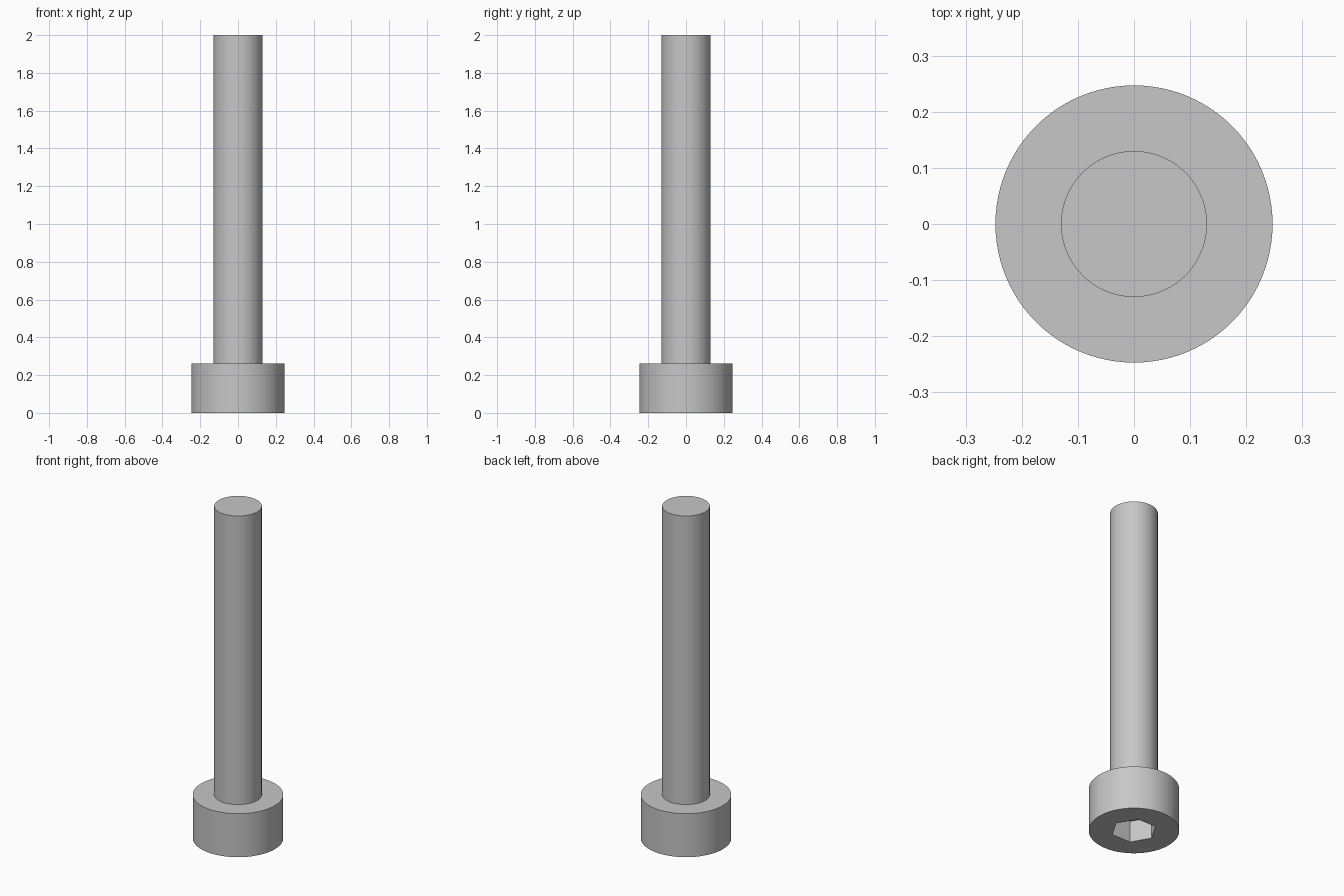
import bpy
import math

if "Cube" in bpy.data.objects:
    bpy.data.objects.remove(bpy.data.objects["Cube"], do_unlink=True)

HEIGHT = 2.0
HEAD_RADIUS, HEAD_HEIGHT = 0.247, 0.262
SHAFT_RADIUS = 0.13
SOCKET_RADIUS, SOCKET_DEPTH = 0.1255, 0.13

steel = bpy.data.materials.new("steel_grey")
steel.use_nodes = True
colour = (0.57, 0.57, 0.57, 1)
steel.diffuse_color = colour
steel.node_tree.nodes["Principled BSDF"].inputs["Base Color"].default_value = colour


def prism(name, radius, bottom, top, sides, turn=0.0):
    """Upright prism or cylinder between two heights."""
    bpy.ops.mesh.primitive_cylinder_add(
        vertices=sides, radius=radius, depth=top - bottom,
        location=(0, 0, (bottom + top) / 2), rotation=(0, 0, turn))
    obj = bpy.context.object
    obj.name = name
    obj.data.materials.append(steel)
    return obj


def smooth(obj):
    bpy.ops.object.select_all(action="DESELECT")
    obj.select_set(True)
    bpy.context.view_layer.objects.active = obj
    bpy.ops.object.shade_smooth_by_angle(angle=math.radians(30))


# Shaft, seated slightly inside the head
shaft = prism("shaft", SHAFT_RADIUS, HEAD_HEIGHT - 0.05, HEIGHT, 96)
smooth(shaft)

# Head with a hexagonal key socket cut into its underside
head = prism("head", HEAD_RADIUS, 0, HEAD_HEIGHT, 96)
cutter = prism("socket_cutter", SOCKET_RADIUS, -0.1, SOCKET_DEPTH, 6, math.radians(30))
cutter.hide_render = True

cut = head.modifiers.new("hex_socket", "BOOLEAN")
cut.operation = "DIFFERENCE"
cut.solver = "EXACT"
cut.object = cutter
bpy.context.view_layer.objects.active = head
bpy.ops.object.modifier_apply(modifier=cut.name)
bpy.data.objects.remove(cutter, do_unlink=True)
smooth(head)
